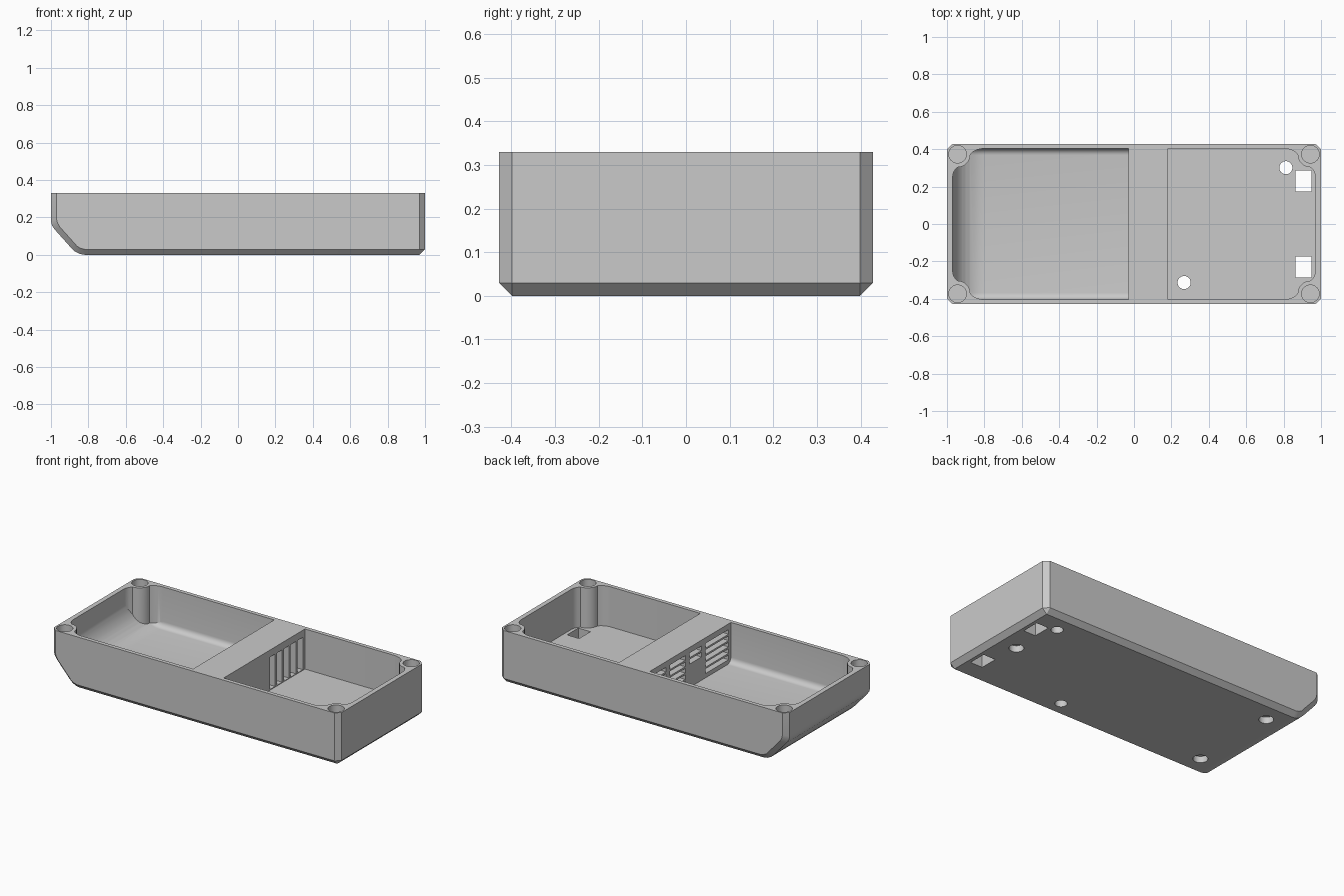
import bpy, bmesh, math

cube = bpy.data.objects.get("Cube")
if cube:
    bpy.data.objects.remove(cube, do_unlink=True)

LENGTH, WIDTH, HEIGHT = 1.0, 0.428, 0.33
CHAMFER = 0.029
INNER = 0.403
FLOOR = 0.078

grey = bpy.data.materials.new("matte grey plastic")
grey.use_nodes = True
grey.diffuse_color = (0.59, 0.59, 0.59, 1)
grey.node_tree.nodes["Principled BSDF"].inputs["Base Color"].default_value = (0.59, 0.59, 0.59, 1)


def loft(bm, rings):
    """Closed solid through matching rings of 3D points."""
    loops = [[bm.verts.new(p) for p in ring] for ring in rings]
    for a, b in zip(loops, loops[1:]):
        for i in range(len(a)):
            j = (i + 1) % len(a)
            bm.faces.new((a[i], a[j], b[j], b[i]))
    bm.faces.new(loops[0])
    bm.faces.new(loops[-1])


def prism(bm, outline, low, high):
    loft(bm, [[(x, y, z) for x, y in outline] for z in (low, high)])


def box(bm, x0, x1, y0, y1, z0, z1):
    prism(bm, [(x0, y0), (x1, y0), (x1, y1), (x0, y1)], z0, z1)


def disc(bm, x, y, radius, low, high, sides=32):
    angles = [2 * math.pi * i / sides for i in range(sides)]
    prism(bm, [(x + radius * math.cos(a), y + radius * math.sin(a)) for a in angles], low, high)


def finish(bm, name):
    bmesh.ops.remove_doubles(bm, verts=bm.verts, dist=1e-5)
    bmesh.ops.recalc_face_normals(bm, faces=bm.faces)
    mesh = bpy.data.meshes.new(name)
    bm.to_mesh(mesh)
    bm.free()
    obj = bpy.data.objects.new(name, mesh)
    bpy.context.collection.objects.link(obj)
    mesh.materials.append(grey)
    return obj


def cut(target, bm):
    """Subtract a solid from the target, then discard it."""
    cutter = finish(bm, "cutter")
    cutter.hide_render = True
    mod = target.modifiers.new("cut", 'BOOLEAN')
    mod.operation, mod.solver, mod.object = 'DIFFERENCE', 'EXACT', cutter
    bpy.context.view_layer.objects.active = target
    bpy.ops.object.modifier_apply(modifier=mod.name)
    bpy.data.objects.remove(cutter, do_unlink=True)


# Outer shell: side profile lofted across the width, chamfered at both sides
outer = [(-1, HEIGHT), (-1, 0.18), (-0.995, 0.158), (-0.98, 0.135), (-0.895, 0.04),
         (-0.87, 0.016), (-0.845, 0.004), (-0.82, 0), (0.97, 0), (1, CHAMFER), (1, HEIGHT)]
inset = [(-0.97, HEIGHT), (-0.97, 0.19), (-0.965, 0.17), (-0.952, 0.148), (-0.88, 0.068),
         (-0.86, 0.045), (-0.84, 0.034), (-0.82, CHAMFER), (0.97, CHAMFER), (0.97, CHAMFER),
         (0.97, HEIGHT)]
bm = bmesh.new()
sections = [(-WIDTH, inset), (CHAMFER - WIDTH, outer), (WIDTH - CHAMFER, outer), (WIDTH, inset)]
loft(bm, [[(x, y, z) for x, z in profile] for y, profile in sections])
body = finish(bm, "enclosure_base")

# Corner post outline, measured inwards from a corner
post = [(-0.1, -0.1), (0.21, -0.1), (0.21, 0.024), (0.18, 0.026), (0.158, 0.032), (0.14, 0.042)]
for i in range(9):
    a = math.pi / 2 * i / 8
    post.append((0.055 + 0.07 * math.cos(a), 0.055 + 0.07 * math.sin(a)))
post += [(0.042, 0.14), (0.034, 0.155), (0.029, 0.18), (-0.1, 0.18)]


def cut_pocket(bm, sx):
    """Cut a compartment from the body, leaving the two posts at one end."""
    pocket = finish(bm, "pocket")
    posts = bmesh.new()
    for sy in (-1, 1):
        prism(posts, [(sx * (LENGTH - u), sy * (WIDTH - v)) for u, v in post], -0.2, 0.6)
    cut(pocket, posts)
    solid = bmesh.new()
    solid.from_mesh(pocket.data)
    bpy.data.objects.remove(pocket, do_unlink=True)
    cut(body, solid)


# Left compartment: curved end ramp and rounded floor edges
ramp_radius, fillet = 0.17, 0.035
ramp = []
for i in range(11):
    a = math.pi / 2 * i / 10
    ramp.append((-0.97 + ramp_radius * (1 - math.cos(a)), FLOOR + ramp_radius * (1 - math.sin(a))))
ramp.append((-0.03, FLOOR))
rings = []
for side in (-1, 1):
    steps = range(7) if side < 0 else range(6, -1, -1)
    for k in steps:
        a = math.pi / 2 * k / 6
        y = side * (INNER - fillet * (1 - math.cos(a)))
        lift = fillet * (1 - math.sin(a))
        rings.append([(-0.97, y, 0.4)] + [(x, y, z + lift) for x, z in ramp] + [(-0.03, y, 0.4)])
bm = bmesh.new()
loft(bm, rings)
cut_pocket(bm, -1)

# Right compartment: flat floor
bm = bmesh.new()
box(bm, 0.183, 0.97, -INNER, INNER, FLOOR, 0.4)
cut_pocket(bm, 1)

# Screw holes in the posts, floor holes, square ports and foot recesses
bm = bmesh.new()
for sx in (-1, 1):
    for sy in (-1, 1):
        disc(bm, sx * 0.943, sy * 0.373, 0.047, 0.2, 0.4)
disc(bm, 0.812, 0.301, 0.035, -0.1, 0.2)
disc(bm, 0.268, -0.313, 0.035, -0.1, 0.2)
for y in (-0.229, 0.231):
    box(bm, 0.864, 0.948, y - 0.056, y + 0.056, -0.1, 0.2)
for x, y in ((0.855, 0), (-0.722, 0.285), (-0.722, -0.285)):
    disc(bm, x, y, 0.042, -0.1, 0.04)
cut(body, bm)

# Divider vents: horizontal louvres on the left, upright slots on the right
bm = bmesh.new()
columns = [(-0.38, -0.15), (-0.11, 0.01), (0.05, 0.2), (0.24, 0.38)]
for number, (y0, y1) in enumerate(columns):
    for row in range(5):
        if number == 1 and row < 3:
            continue
        z = 0.105 + row * 0.04
        box(bm, -0.1, 0.05, y0, y1, z, z + 0.029)
for slot in range(5):
    y = 0.055 + slot * 0.069
    box(bm, 0.1, 0.25, y, y + 0.052, FLOOR + 0.004, 0.285)
cut(body, bm)

# Smooth the curved faces, keep the edges crisp
body.data.materials.clear()
body.data.materials.append(grey)
for poly in body.data.polygons:
    poly.material_index = 0
bpy.ops.object.select_all(action='DESELECT')
body.select_set(True)
bpy.context.view_layer.objects.active = body
bpy.ops.object.shade_smooth_by_angle(angle=math.radians(30))
